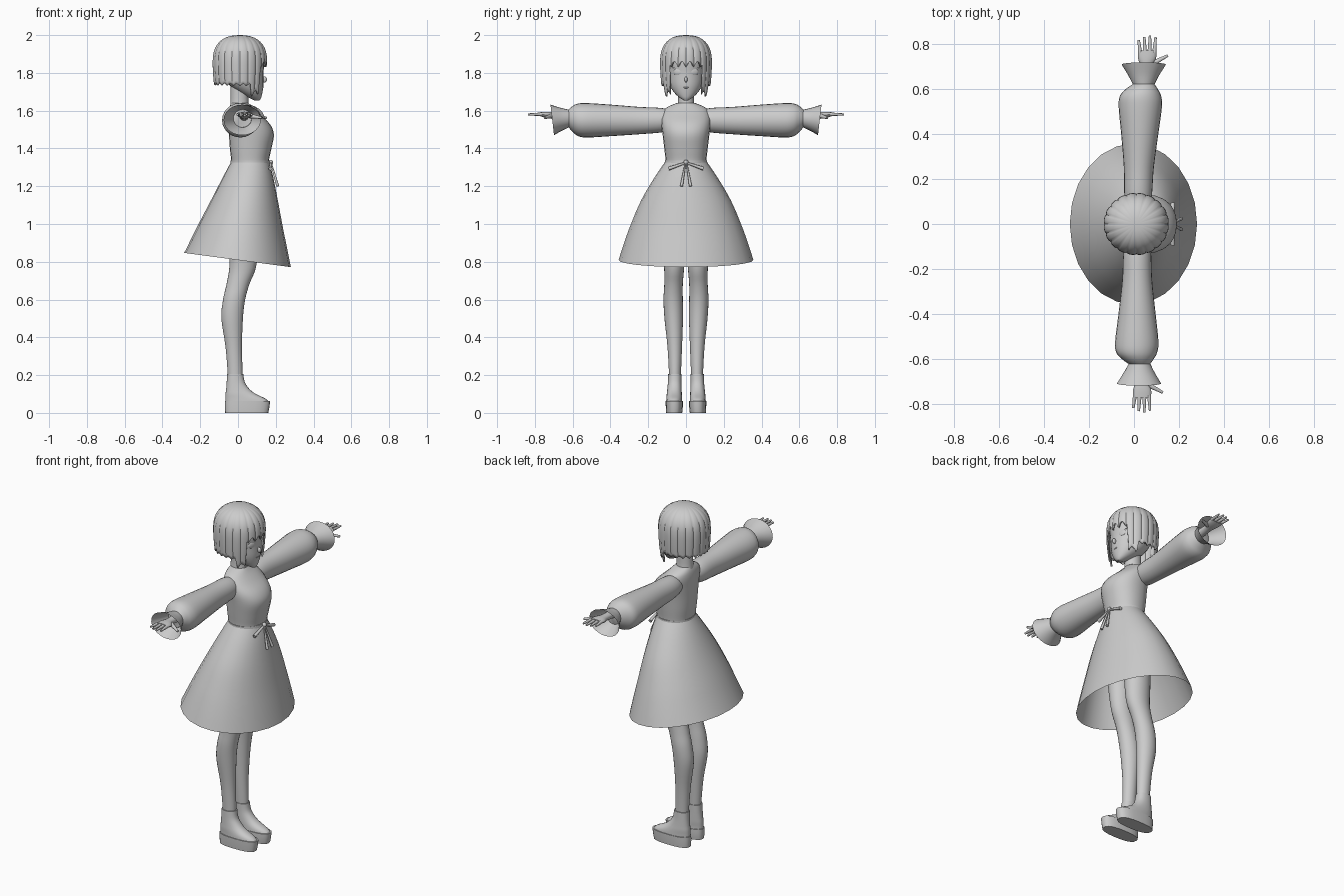
import bpy, bmesh
from math import sin, cos, pi, radians
from mathutils import Vector, Matrix

cube = bpy.data.objects.get("Cube")
if cube:
    bpy.data.objects.remove(cube, do_unlink=True)

grey = bpy.data.materials.new("plain grey")
grey.use_nodes = True
COLOUR = (0.6, 0.6, 0.6, 1)
grey.diffuse_color = COLOUR
grey.node_tree.nodes["Principled BSDF"].inputs["Base Color"].default_value = COLOUR
parts = []


def finish(name, bm):
    bmesh.ops.recalc_face_normals(bm, faces=bm.faces)
    mesh = bpy.data.meshes.new(name)
    bm.to_mesh(mesh)
    bm.free()
    mesh.materials.append(grey)
    obj = bpy.data.objects.new(name, mesh)
    bpy.context.collection.objects.link(obj)
    parts.append(obj)
    return obj


def spow(v, e):
    return (1 if v >= 0 else -1) * abs(v) ** (2 / e)


def smooth_path(stations, steps):
    """Catmull-Rom interpolation of the cross-section stations."""
    out = []
    last = len(stations) - 1
    for i in range(last):
        a, b, c, d = (stations[min(max(k, 0), last)] for k in range(i - 1, i + 3))
        for k in range(steps):
            t = k / steps
            out.append([q + t / 2 * (r - p + t * (2 * p - 5 * q + 4 * r - s
                        + t * (3 * (q - r) + s - p))) for p, q, r, s in zip(a, b, c, d)])
    return out + [stations[-1]]


def loft(name, stations, axis="z", side=1, n=24, e=2.0, caps=True, steps=4, tweak=None):
    """Skin oval sections: (position, u min, u max, v min, v max)."""
    bm = bmesh.new()
    rings = []
    for t, u0, u1, v0, v1 in smooth_path(stations, steps):
        ring = []
        for k in range(n):
            a = 2 * pi * k / n
            u = (u0 + u1) / 2 + (u1 - u0) / 2 * spow(cos(a), e)
            v = (v0 + v1) / 2 + (v1 - v0) / 2 * spow(sin(a), e)
            p = Vector((u, v, t) if axis == "z" else (u, t, v))
            if tweak:
                p = tweak(p)
            p.y *= side
            ring.append(bm.verts.new(p))
        rings.append(ring)
    for r, s in zip(rings, rings[1:]):
        for k in range(n):
            bm.faces.new((r[k], r[(k + 1) % n], s[(k + 1) % n], s[k]))
    if caps:
        bm.faces.new(rings[0])
        bm.faces.new(rings[-1])
    return finish(name, bm)


def limb(name, p0, p1, r0, r1, n=10):
    """Tapered rod between two points."""
    p0, p1 = Vector(p0), Vector(p1)
    d = p1 - p0
    bm = bmesh.new()
    m = Matrix.Translation((p0 + p1) / 2) @ d.to_track_quat("Z", "Y").to_matrix().to_4x4()
    bmesh.ops.create_cone(bm, cap_ends=True, segments=n, radius1=r0, radius2=r1,
                          depth=d.length, matrix=m)
    return finish(name, bm)


def ball(name, centre, size, turn=0):
    bm = bmesh.new()
    m = Matrix.Translation(centre) @ Matrix.Rotation(turn, 4, "Z") @ Matrix.Diagonal((*size, 1))
    bmesh.ops.create_uvsphere(bm, u_segments=16, v_segments=10, radius=1, matrix=m)
    return finish(name, bm)


# Head, neck and torso
loft("head", [(1.655, .085, .115, -.012, .012), (1.67, .055, .123, -.036, .036),
              (1.70, .0, .13, -.066, .066), (1.74, -.05, .135, -.088, .088),
              (1.80, -.09, .135, -.1, .1), (1.87, -.1, .138, -.108, .108),
              (1.94, -.07, .11, -.085, .085), (1.97, -.02, .06, -.04, .04)])
loft("neck", [(1.58, -.05, .07, -.06, .06), (1.64, -.04, .055, -.043, .043),
              (1.75, -.04, .06, -.042, .042)])
loft("bodice", [(1.31, -.035, .164, -.108, .108), (1.34, -.036, .164, -.108, .108),
                (1.40, -.043, .177, -.115, .115), (1.475, -.048, .19, -.124, .124),
                (1.53, -.05, .168, -.13, .13), (1.58, -.05, .115, -.128, .128),
                (1.615, -.045, .078, -.105, .105), (1.64, -.036, .056, -.05, .05)], e=2.2)
ball("nose", (.139, 0, 1.765), (.014, .008, .016))
ball("mouth", (.131, 0, 1.722), (.004, .016, .004))


# Hair: one bob shell with grooved strands, fringe and longer front locks
def hair_bottom(a):
    d = abs(a)
    if d < radians(42):
        return 1.83 + .03 * abs(sin(10 * a))
    if d < radians(64):
        return 1.675 + .03 * abs(sin(9 * a))
    return 1.725 + .012 * abs(sin(12 * a)) + .01 * (d / pi)


def bob_hair(cols=120, upper=10, lower=7):
    bm = bmesh.new()
    rows = []
    for i in range(1, upper + lower + 1):
        row = []
        for k in range(cols):
            a = 2 * pi * k / cols - pi
            groove = 1 - .03 * (1 - abs(sin(10 * a))) ** 2
            if i <= upper:
                phi = pi / 2 * i / upper
                z = 1.86 + .14 * spow(cos(phi), 2.4)
                s = spow(sin(phi), 2.4)
            else:
                z = 1.86 + (hair_bottom(a) - 1.86) * (i - upper) / lower
                s = 1 - .12 * ((1.86 - z) / .19) ** 2
            s *= groove
            row.append(bm.verts.new((.01 + .145 * s * cos(a), .138 * s * sin(a), z)))
        rows.append(row)
    top = bm.verts.new((.01, 0, 2))
    for k in range(cols):
        j = (k + 1) % cols
        bm.faces.new((top, rows[0][k], rows[0][j]))
        for r, s in zip(rows, rows[1:]):
            bm.faces.new((r[k], s[k], s[j], r[j]))
    obj = finish("bob_hair", bm)
    mod = obj.modifiers.new("thickness", "SOLIDIFY")
    mod.thickness = .008
    mod.offset = -1


bob_hair()


# Skirt with a hem that dips at the front
def hem_slant(p):
    p.z -= p.x * .133 * (1.33 - p.z) / .52
    return p


loft("skirt", [(1.33, -.036, .166, -.11, .11), (1.25, -.078, .187, -.165, .165),
               (1.13, -.137, .212, -.236, .236), (1.0, -.2, .238, -.292, .292),
               (.9, -.245, .26, -.328, .328), (.809, -.285, .28, -.357, .357)],
     caps=False, tweak=hem_slant)
loft("waistband", [(1.318, -.039, .169, -.113, .113), (1.336, -.039, .168, -.112, .112)], steps=1)
ball("bow_knot", (.174, 0, 1.327), (.012, .013, .013))


# Sleeve and hand on the right sit slightly further back
def arm_shift(side):
    def shift(p):
        if side < 0:
            p.x -= .03 * p.y
        return p
    return shift


def cuff_shift(side):
    shift = arm_shift(side)

    def slant(p):
        p.y += (p.z - 1.55) * .12 * (p.y - .62) / .09
        return shift(p)
    return slant


for side, word in ((1, "left"), (-1, "right")):
    shift = arm_shift(side)

    def at(x, y, z):
        p = shift(Vector((x, y, z)))
        p.y *= side
        return p

    # Face details and bow
    ball(word + "_eye", (.121, side * .045, 1.805), (.005, .022, .018), side * radians(22))
    limb(word + "_lash", (.129, side * .022, 1.822), (.108, side * .07, 1.826), .004, .003)
    ball(word + "_ear", (.01, side * .104, 1.78), (.02, .012, .03))
    limb(word + "_bow_loop", (.174, 0, 1.325), (.172, side * .092, 1.293), .005, .010)
    limb(word + "_bow_tail", (.176, side * .004, 1.32), (.21, side * .024, 1.2), .004, .008)

    # Arm
    loft(word + "_sleeve",
         [(.07, -.03, .07, 1.50, 1.60), (.13, -.043, .08, 1.485, 1.614),
          (.25, -.045, .088, 1.475, 1.62), (.40, -.057, .108, 1.465, 1.632),
          (.52, -.068, .124, 1.458, 1.64), (.57, -.062, .12, 1.465, 1.638),
          (.60, -.035, .105, 1.488, 1.625), (.622, -.004, .09, 1.512, 1.605)],
         axis="y", side=side, tweak=shift)
    loft(word + "_cuff",
         [(.618, -.004, .09, 1.512, 1.605), (.66, -.026, .112, 1.494, 1.615),
          (.708, -.055, .142, 1.47, 1.632)],
         axis="y", side=side, caps=False, tweak=cuff_shift(side))
    loft(word + "_palm",
         [(.60, .025, .075, 1.545, 1.595), (.69, .03, .078, 1.555, 1.593),
          (.735, .018, .098, 1.56, 1.594), (.77, .018, .098, 1.57, 1.592)],
         axis="y", side=side, n=16, tweak=shift)
    for k, length in enumerate((.052, .066, .072, .064)):
        x = .027 + .021 * k
        limb("%s_finger_%d" % (word, k + 1), at(x, .762, 1.581),
             at(x + .004 * (k - 1.5), .765 + length, 1.580), .0095, .0055)
    limb(word + "_thumb", at(.078, .71, 1.573), at(.15, .748, 1.562), .013, .006)

    # Leg and platform shoe
    loft(word + "_leg",
         [(.12, -.05, .02, .03, .09), (.2, -.054, .024, .027, .09),
          (.35, -.066, .021, .021, .098), (.5, -.088, .026, .016, .114),
          (.6, -.079, .038, .017, .119), (.68, -.061, .06, .017, .115),
          (.77, -.046, .095, .010, .116), (.9, -.045, .11, .004, .128),
          (1.05, -.045, .125, .0, .132), (1.2, -.04, .14, -.005, .128),
          (1.31, -.03, .15, -.01, .1)], side=side)
    loft(word + "_shoe_sole",
         [(0, -.068, .16, .02, .105), (.03, -.07, .166, .017, .107),
          (.062, -.07, .17, .017, .108)], side=side, e=2.6, steps=2)
    loft(word + "_shoe_upper",
         [(.058, -.067, .166, .02, .105), (.076, -.067, .145, .021, .104),
          (.10, -.066, .095, .022, .102), (.125, -.063, .062, .023, .099),
          (.16, -.06, .037, .024, .096), (.205, -.058, .028, .024, .094)],
         side=side, e=2.3)

# Smooth shading with sharp edges kept
bpy.ops.object.select_all(action="DESELECT")
for obj in parts:
    obj.select_set(True)
bpy.context.view_layer.objects.active = parts[0]
bpy.ops.object.shade_smooth_by_angle(angle=radians(40))
